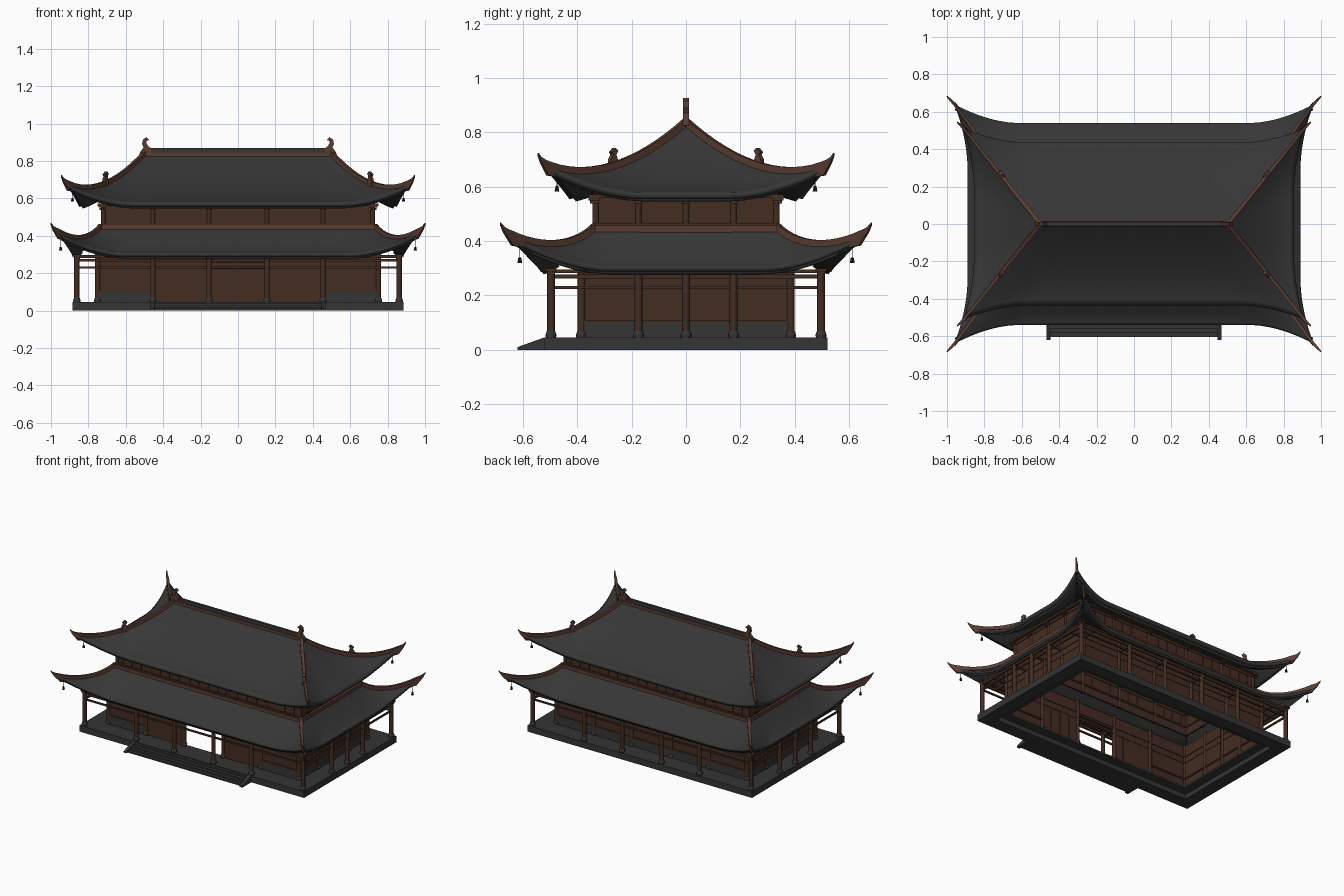
import bpy, bmesh, math
from mathutils import Vector, Matrix

if "Cube" in bpy.data.objects:
    bpy.data.objects.remove(bpy.data.objects["Cube"])


def mat(name, c):
    m = bpy.data.materials.new(name)
    m.diffuse_color = (*c, 1)
    m.use_nodes = True
    m.node_tree.nodes["Principled BSDF"].inputs["Base Color"].default_value = m.diffuse_color
    return m


TILE = mat("dark_tile", (0.037, 0.037, 0.037))
STONE = mat("dark_stone", (0.035, 0.035, 0.036))
WOOD = mat("brown_wood", (0.056, 0.026, 0.016))
RIDGE = mat("red_brown_ridge", (0.100, 0.045, 0.031))
METAL = mat("black_metal", (0.018, 0.018, 0.018))


def finish(bm, name, m, smooth=False):
    me = bpy.data.meshes.new(name)
    bm.to_mesh(me)
    bm.free()
    me.materials.append(m)
    ob = bpy.data.objects.new(name, me)
    bpy.context.collection.objects.link(ob)
    if smooth:
        bpy.ops.object.select_all(action='DESELECT')
        ob.select_set(True)
        bpy.context.view_layer.objects.active = ob
        bpy.ops.object.shade_smooth_by_angle(angle=math.radians(35))
    return ob


def box(bm, x0, x1, y0, y1, z0, z1):
    M = Matrix.Translation(((x0 + x1) / 2, (y0 + y1) / 2, (z0 + z1) / 2))
    bmesh.ops.create_cube(bm, size=1, matrix=M @ Matrix.Diagonal((x1 - x0, y1 - y0, z1 - z0, 1)))


def cyl(bm, x, y, z0, z1, r0, r1, n=14):
    bmesh.ops.create_cone(bm, cap_ends=True, segments=n, radius1=r0, radius2=r1,
                          depth=z1 - z0, matrix=Matrix.Translation((x, y, (z0 + z1) / 2)))


def ring(bm, X, Y, w, z0, z1):
    # rectangular frame, X and Y are centre lines, w is the width
    h = w / 2
    for s in (-1, 1):
        box(bm, -X - h, X + h, s * Y - h, s * Y + h, z0, z1)
        box(bm, s * X - h, s * X + h, -Y + h, Y - h, z0, z1)


def loft(bm, rows):
    # closed skin over equal cross-sections
    rows = [[bm.verts.new(p) for p in r] for r in rows]
    n = len(rows[0])
    fs = [bm.faces.new(rows[0]), bm.faces.new(rows[-1][::-1])]
    for a, b in zip(rows, rows[1:]):
        fs += [bm.faces.new((a[k], b[k], b[(k + 1) % n], a[(k + 1) % n])) for k in range(n)]
    bmesh.ops.recalc_face_normals(bm, faces=fs)


def plate(bm, pts, origin, angle, w):
    # upright outline (h, z) facing along angle, thickness w
    d, s = Vector((math.cos(angle), math.sin(angle), 0)), Vector((-math.sin(angle), math.cos(angle), 0))
    loft(bm, [[Vector(origin) + d * h + s * t * w / 2 + Vector((0, 0, z)) for h, z in pts] for t in (-1, 1)])


def sweep(bm, pts, sizes):
    # rectangular bar along points; sizes are (width, below, above)
    rows = []
    for i, (p, (w, lo, hi)) in enumerate(zip(pts, sizes)):
        d = pts[min(i + 1, len(pts) - 1)] - pts[max(i - 1, 0)]
        s = Vector((-d.y, d.x, 0)).normalized()
        rows.append([p + s * a * w / 2 + Vector((0, 0, b)) for a, b in ((-1, -lo), (1, -lo), (1, hi), (-1, hi))])
    loft(bm, rows)


def roof(name, top, eave, flare, z0, z1, lift, p, q, thick, tip):
    # four curved sides with upswept corners, a soffit layer below, and the hip ridges
    def flat(k, v):
        return top[k] + (eave[k] - top[k]) * v

    def drop(v):
        return z0 - (z0 - z1) * (1 - (1 - v) ** p)
    NU, NV = 48, 14
    for part, va, vb, dz in (("", 0, 1, 0), ("_soffit", 0.66, 0.94, -thick)):
        bm = bmesh.new()
        for k in range(4):
            a, d = k % 2, 1 - k % 2
            rot = Matrix.Rotation(k * math.pi / 2, 3, 'Z')
            e, g = eave[a] + flare[a], []
            for i in range(NU + 1):
                u = math.sin((2 * i / NU - 1) * math.pi / 2)
                s = max(0, 1 - (1 - abs(u)) * e / 0.34) ** 1.8
                g.append([bm.verts.new(rot @ Vector((
                    u * (flat(a, v) + flare[a] * v * v), -(flat(d, v) + flare[d] * s * v * v),
                    drop(v) + lift * s * v ** q + dz))) for v in (va + (vb - va) * j / NV for j in range(NV + 1))])
            for i in range(NU):
                for j in range(NV):
                    bm.faces.new((g[i][j], g[i][j + 1], g[i + 1][j + 1], g[i + 1][j]))
        bmesh.ops.remove_doubles(bm, verts=bm.verts, dist=1e-5)
        bmesh.ops.dissolve_degenerate(bm, edges=bm.edges, dist=1e-5)
        so = finish(bm, name + part, TILE, True).modifiers.new("thickness", 'SOLIDIFY')
        so.thickness, so.offset = (0.012 if part else thick), -1

    bm = bmesh.new()
    for sx, sy in ((-1, -1), (-1, 1), (1, -1), (1, 1)):
        pts, sz = [], []
        for v in (j / 14 for j in range(15)):
            pts.append(Vector((sx * (flat(0, v) + flare[0] * v * v),
                               sy * (flat(1, v) + flare[1] * v * v), drop(v) + lift * v ** q)))
            sz.append((0.022 - 0.007 * v, 0.012 + 0.022 * v ** 4, 0.019))
        c, t = pts[-1], Vector((sx * tip[0], sy * tip[1], tip[2]))
        for f, g, w in ((0.35, 0.25, 0.013), (0.7, 0.56, 0.011), (1, 1, 0.007)):
            pts.append(Vector((c.x + (t.x - c.x) * f, c.y + (t.y - c.y) * f, c.z + (t.z - c.z) * g)))
            sz.append((w, 0.03 - 0.022 * f, 0.019 * (1 - f)))
        sweep(bm, pts, sz)
    finish(bm, name + "_hip_ridges", RIDGE)


roof("lower_roof", (0.735, 0.34), (0.89, 0.54), (0.07, 0.10), 0.445, 0.306, 0.112, 1.4, 2, 0.02, (1, 0.683, 0.468))
roof("upper_roof", (0.5, 0), (0.855, 0.435), (0.055, 0.075), 0.835, 0.578, 0.098, 1.5, 2.8, 0.024, (0.945, 0.545, 0.725))

# stone platform: rim, thin gallery floor, front steps with sloping side stones
bm = bmesh.new()
ring(bm, 0.84, 0.475, 0.09, 0, 0.045)
ring(bm, 0.77, 0.405, 0.07, 0.033, 0.045)
finish(bm, "platform", STONE)
bm = bmesh.new()
for i in range(4):
    box(bm, -0.45, 0.45, -0.605 + i * 0.022, -0.52, i * 0.01, (i + 1) * 0.01)
for s in (-1, 1):
    plate(bm, [(-0.62, 0), (-0.62, 0.01), (-0.52, 0.046), (-0.515, 0.046), (-0.515, 0)],
          (s * 0.457, 0, 0), math.pi / 2, 0.022)
finish(bm, "front_steps", STONE)

# column positions
FX, SY = (-0.455, -0.155, 0.155, 0.455), (-0.175, 0, 0.175)


def spots(X, Y):
    out = [(sx * X, sy * Y) for sx in (-1, 1) for sy in (-1, 1)]
    return out + [(x, s * Y) for x in FX for s in (-1, 1)] + [(s * X, y) for y in SY for s in (-1, 1)]


# columns, stone bases and bracket blocks
bm, bb, br = bmesh.new(), bmesh.new(), bmesh.new()
for X, Y, z1 in ((0.862, 0.497, 0.29), (0.75, 0.385, 0.36)):
    for x, y in spots(X, Y):
        cyl(bm, x, y, 0.06, z1, 0.014, 0.014)
        cyl(bb, x, y, 0.044, 0.056, 0.019, 0.020)
        cyl(bb, x, y, 0.056, 0.07, 0.020, 0.015)
for x, y in spots(0.72, 0.333):
    cyl(bm, x, y, 0.40, 0.575, 0.012, 0.012)
for X, Y, z in ((0.86, 0.497, 0.277), (0.725, 0.338, 0.538)):
    for x, y in spots(X, Y):
        for i in range(2):
            h = 0.015 + 0.006 * i
            box(br, x - h, x + h, y - h, y + h, z + i * 0.012, z + 0.011 + i * 0.012)
finish(bm, "columns", WOOD, True)
finish(bb, "column_bases", STONE, True)
finish(br, "brackets", WOOD)

# ring beams and short ties from gallery columns to the wall
bm = bmesh.new()
for X, Y, w, a, b in ((0.862, 0.497, 0.012, 0.262, 0.277), (0.862, 0.497, 0.010, 0.224, 0.235),
                      (0.855, 0.49, 0.02, 0.282, 0.296), (0.75, 0.385, 0.02, 0.268, 0.285),
                      (0.75, 0.385, 0.016, 0.222, 0.232), (0.72, 0.333, 0.018, 0.54, 0.556),
                      (0.74, 0.35, 0.02, 0.558, 0.572), (0.72, 0.333, 0.022, 0.455, 0.466)):
    ring(bm, X, Y, w, a, b)
for s in (-1, 1):
    for x in FX + (-0.75, 0.75):
        box(bm, x - 0.005, x + 0.005, s * 0.441 - 0.056, s * 0.441 + 0.056, 0.262, 0.277)
    for y in SY + (-0.385, 0.385):
        box(bm, s * 0.806 - 0.056, s * 0.806 + 0.056, y - 0.005, y + 0.005, 0.262, 0.277)
finish(bm, "beams", WOOD)

# lower walls: doors in the front middle bays, centre bay open, stone dado elsewhere
wl, dd, fr = bmesh.new(), bmesh.new(), bmesh.new()
xs, ys = (-0.75,) + FX + (0.75,), (-0.385,) + SY + (0.385,)
for s in (-1, 1):
    y = s * 0.385
    for i, (a, b) in enumerate(zip(xs, xs[1:])):
        door = s < 0 and 0 < i < 4
        box(wl, a, b, y - 0.005, y + 0.005, 0.255 if door and i == 2 else 0.045, 0.35)
        if door and i != 2:
            for k in range(5):
                x = a + (b - a) * k / 4
                box(fr, x - 0.004, x + 0.004, y - 0.008, y + 0.008, 0.045, 0.225)
        elif not door:
            box(dd, a, b, y - 0.011 * (s < 0), y + 0.011 * (s > 0), 0.045, 0.1)
            box(fr, a, b, y - 0.012, y + 0.012, 0.1, 0.11)
        # window posts of the upper storey
        for t in (0.25, 0.5, 0.75):
            x = a + (b - a) * t
            box(fr, x - 0.004, x + 0.004, s * 0.333 - 0.008, s * 0.333 + 0.008, 0.46, 0.545)
    x = s * 0.75
    for a, b in zip(ys, ys[1:]):
        box(wl, x - 0.005, x + 0.005, a, b, 0.045, 0.35)
        box(dd, x - 0.011 * (s < 0), x + 0.011 * (s > 0), a, b, 0.045, 0.1)
        box(fr, x - 0.012, x + 0.012, a, b, 0.1, 0.11)
ring(wl, 0.72, 0.333, 0.008, 0.40, 0.58)
finish(wl, "wall_panels", WOOD)
finish(dd, "wall_dado", STONE)
finish(fr, "door_and_window_frames", WOOD)

# ridge band, main ridge, curled ridge ends, small hip figures, corner bells
bm, bl, cr = bmesh.new(), bmesh.new(), bmesh.new()
ring(bm, 0.735, 0.342, 0.02, 0.432, 0.457)
box(bm, -0.49, 0.49, -0.013, 0.013, 0.815, 0.845)
box(cr, -0.485, 0.485, -0.009, 0.009, 0.845, 0.868)
CURL = [(0.465, 0.825), (0.53, 0.825), (0.522, 0.85), (0.505, 0.872), (0.513, 0.89), (0.508, 0.915),
        (0.488, 0.927), (0.474, 0.912), (0.488, 0.908), (0.49, 0.893), (0.478, 0.878), (0.465, 0.868)]
BEAST = [(-0.02, 0), (0.022, -0.01), (0.02, 0.035), (0.01, 0.05), (0.018, 0.06), (0.0, 0.075),
         (-0.014, 0.065), (-0.004, 0.05), (-0.012, 0.03)]
for sx in (-1, 1):
    plate(bm, CURL, (0, 0, 0), 0 if sx > 0 else math.pi, 0.022)
    for sy in (-1, 1):
        plate(bm, BEAST, (sx * 0.706, sy * 0.265, 0.668), math.atan2(sy * 1.24, sx), 0.018)
        for x, y, z, top in ((0.948, 0.612, 0.32, 0.385), (0.885, 0.475, 0.582, 0.63)):
            cyl(bl, sx * x, sy * y, z, z + 0.02, 0.009, 0.005, 8)
            cyl(bl, sx * x, sy * y, z + 0.02, top, 0.0015, 0.0015, 5)
finish(bm, "ridge_trim", RIDGE)
finish(cr, "ridge_crest", TILE)
finish(bl, "corner_bells", METAL)
